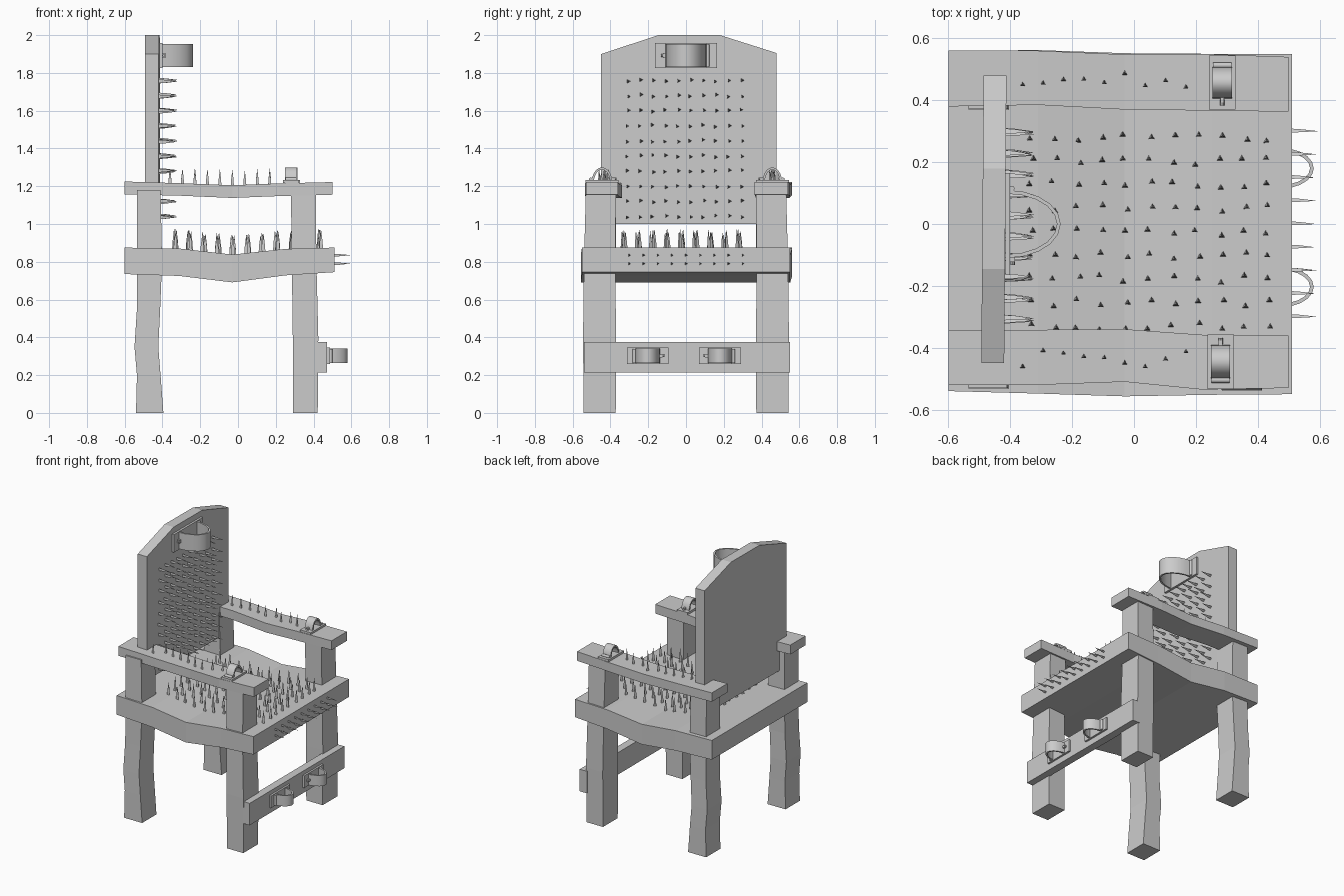
import bpy, bmesh, math, random
from mathutils import Vector, Matrix

if "Cube" in bpy.data.objects:
    bpy.data.objects.remove(bpy.data.objects["Cube"])

random.seed(4)


def finish(name, bm, smooth=False):
    bmesh.ops.recalc_face_normals(bm, faces=bm.faces)
    me = bpy.data.meshes.new(name)
    bm.to_mesh(me)
    bm.free()
    ob = bpy.data.objects.new(name, me)
    bpy.context.collection.objects.link(ob)
    if smooth:
        bpy.ops.object.select_all(action='DESELECT')
        ob.select_set(True)
        bpy.context.view_layer.objects.active = ob
        bpy.ops.object.shade_smooth_by_angle(angle=math.radians(40))
    return ob


def loft(bm, rings):
    rows = [[bm.verts.new(p) for p in r] for r in rings]
    n = len(rows[0])
    for a, b in zip(rows, rows[1:]):
        for i in range(n):
            bm.faces.new((a[i], a[(i + 1) % n], b[(i + 1) % n], b[i]))
    bm.faces.new(rows[0])
    bm.faces.new(rows[-1])


def beam_x(name, secs):
    # sections: x, y0, y1, z0, z1
    bm = bmesh.new()
    loft(bm, [[(x, a, c), (x, b, c), (x, b, d), (x, a, d)] for x, a, b, c, d in secs])
    return finish(name, bm)


def beam_z(name, secs):
    # sections: z, x0, x1, y0, y1
    bm = bmesh.new()
    loft(bm, [[(a, c, z), (b, c, z), (b, d, z), (a, d, z)] for z, a, b, c, d in secs])
    return finish(name, bm)


def add_box(bm, center, size):
    bmesh.ops.create_cube(bm, size=1, matrix=Matrix.Translation(center) @ Matrix.Diagonal((*size, 1)))


def spikes(name, points, direction, length, r=0.012):
    # three-sided thorns with a flared base
    bm = bmesh.new()
    rot = Vector((0, 0, 1)).rotation_difference(Vector(direction)).to_matrix()
    for p in points:
        ln = length * random.uniform(0.9, 1.1)
        ring = lambda rad, h: [Vector(p) + rot @ Vector((rad * math.cos(t), rad * math.sin(t), h))
                               for t in (math.pi / 2 + k * math.tau / 3 for k in range(3))]
        loft(bm, [ring(r, -0.012), ring(r * 0.75, ln * 0.35), ring(0.0006, ln)])
    return finish(name, bm)


def clasp(name, origin, ax, ay, az, plate, half, rise, width, latch):
    # mounting plate, arched strap, hinge and latch in a local frame (az points outward)
    bm = bmesh.new()
    add_box(bm, (0, 0, 0.004), (plate[0], plate[1], 0.016))
    t, n = 0.012, 10
    rings = []
    for i in range(n + 1):
        a = math.pi * i / n
        c, s = math.cos(a), math.sin(a)
        o, q = (half * c, rise * s), ((half - t) * c, (rise - t) * s)
        w = width / 2
        rings.append([(o[0], -w, o[1]), (o[0], w, o[1]), (q[0], w, q[1]), (q[0], -w, q[1])])
    loft(bm, rings)
    hinge = Matrix.Translation((-latch * (half + 0.004), 0, 0.016)) @ Matrix.Rotation(math.pi / 2, 4, 'X')
    bmesh.ops.create_cone(bm, cap_ends=True, segments=10, radius1=0.01, radius2=0.01,
                          depth=width * 0.95, matrix=hinge)
    add_box(bm, (latch * (half + 0.003), 0, 0.016), (0.02, width * 0.2, 0.022))
    peg = Matrix.Translation((latch * (half + 0.012), 0, 0.02)) @ Matrix.Rotation(math.pi / 2, 4, 'Y')
    bmesh.ops.create_cone(bm, cap_ends=True, segments=8, radius1=0.007, radius2=0.007, depth=0.02, matrix=peg)
    m = Matrix((ax, ay, az)).transposed().to_4x4()
    m.translation = origin
    bm.transform(m)
    return finish(name, bm, True)


# Seat: thick sagging slab
seat_z = [(-0.6, 0.875), (-0.31, 0.87), (-0.03, 0.838), (0.25, 0.868), (0.51, 0.875)]
seat_y = [(-0.54, 0.56), (-0.548, 0.562), (-0.557, 0.552), (-0.552, 0.55), (-0.55, 0.55)]
seat_thick = [0.14, 0.145, 0.147, 0.14, 0.13]
beam_x("seat", [(z[0], y[0], y[1], z[1] - t, z[1]) for z, y, t in zip(seat_z, seat_y, seat_thick)])

# Armrests: slightly bowed planks
beam_x("left_armrest", [(-0.6, 0.38, 0.56, 1.157, 1.222), (-0.31, 0.385, 0.56, 1.15, 1.216),
                        (-0.03, 0.37, 0.548, 1.138, 1.205), (0.22, 0.367, 0.55, 1.148, 1.215),
                        (0.5, 0.363, 0.54, 1.155, 1.222)])
beam_x("right_armrest", [(-0.6, -0.52, -0.345, 1.157, 1.225), (-0.31, -0.52, -0.342, 1.15, 1.216),
                         (-0.03, -0.51, -0.34, 1.138, 1.205), (0.22, -0.535, -0.358, 1.148, 1.215),
                         (0.5, -0.53, -0.36, 1.155, 1.222)])

# Legs: run from the floor up to the armrests
for side, nm in ((1, "left"), (-1, "right")):
    def ys(a, b):
        return (a, b) if side > 0 else (-b, -a)
    beam_z("back_leg_" + nm, [(0, -0.54, -0.395, *ys(0.375, 0.54)), (0.2, -0.535, -0.41, *ys(0.375, 0.54)),
                              (0.35, -0.548, -0.422, *ys(0.373, 0.538)), (0.55, -0.535, -0.412, *ys(0.375, 0.535)),
                              (0.8, -0.535, -0.402, *ys(0.37, 0.532)), (1.18, -0.535, -0.41, *ys(0.372, 0.53))])
    beam_z("front_leg_" + nm, [(0, 0.29, 0.422, *ys(0.372, 0.542)), (0.4, 0.29, 0.425, *ys(0.37, 0.545)),
                               (0.8, 0.285, 0.415, *ys(0.375, 0.54)), (1.18, 0.28, 0.412, *ys(0.37, 0.53))])

# Backrest with clipped top corners
bm = bmesh.new()
outline = [(-0.45, 1.0), (0.48, 1.0), (0.48, 1.905), (0.18, 2.0), (-0.145, 2.0), (-0.45, 1.9)]
loft(bm, [[(x + 0.008 * y, y, z) for y, z in outline] for x in (-0.49, -0.416)])
finish("backrest", bm)

# Foot board across the front legs
bm = bmesh.new()
add_box(bm, (0.443, 0.005, 0.295), (0.058, 1.09, 0.16))
finish("foot_board", bm)

# Neck, wrist and ankle clasps
X, Y, Z = (1, 0, 0), (0, 1, 0), (0, 0, 1)
clasp("neck_clasp", (-0.412, 0, 1.892), Y, Z, X, (0.33, 0.13), 0.11, 0.175, 0.12, -1)
clasp("wrist_clasp_left", (0.285, 0.457, 1.22), Y, (-1, 0, 0), Z, (0.175, 0.085), 0.052, 0.08, 0.062, -1)
clasp("wrist_clasp_right", (0.28, -0.445, 1.22), Y, (-1, 0, 0), Z, (0.175, 0.085), 0.055, 0.08, 0.062, 1)
clasp("ankle_clasp_left", (0.474, 0.18, 0.302), Y, Z, X, (0.22, 0.088), 0.066, 0.107, 0.078, -1)
clasp("ankle_clasp_right", (0.474, -0.203, 0.302), Y, Z, X, (0.22, 0.088), 0.066, 0.107, 0.078, 1)


def lerp_table(tab, x):
    for (x0, z0), (x1, z1) in zip(tab, tab[1:]):
        if x <= x1:
            return z0 + (z1 - z0) * (x - x0) / (x1 - x0)
    return tab[-1][1]


# Spikes on the backrest, seat, seat front and armrests
j = lambda s: random.uniform(-s, s)
spikes("back_spikes", [(-0.416, -0.31 + 0.067 * k + j(0.006), 1.04 + 0.08 * r + j(0.006))
                       for r in range(10) for k in range(10)], X, 0.085)
pts = []
for i in range(11):
    for k in range(9):
        x, y = -0.335 + 0.077 * i + j(0.01), -0.33 + 0.076 * k + j(0.012)
        pts.append((x, y, lerp_table(seat_z, x)))
spikes("seat_spikes", pts, Z, 0.095)
spikes("seat_front_spikes", [(0.505, -0.3 + 0.075 * k, z) for k in range(9) for z in (0.79, 0.835)], X, 0.08, 0.009)
arm_z = [(-0.6, 1.222), (-0.31, 1.216), (-0.03, 1.205), (0.22, 1.215)]
for nm, y0 in (("left", 0.465), ("right", -0.435)):
    arm = []
    for i in range(9):
        x = -0.36 + 0.066 * i
        arm.append((x, y0 + j(0.03), lerp_table(arm_z, x)))
    spikes("arm_spikes_" + nm, arm, Z, 0.075, 0.01)
